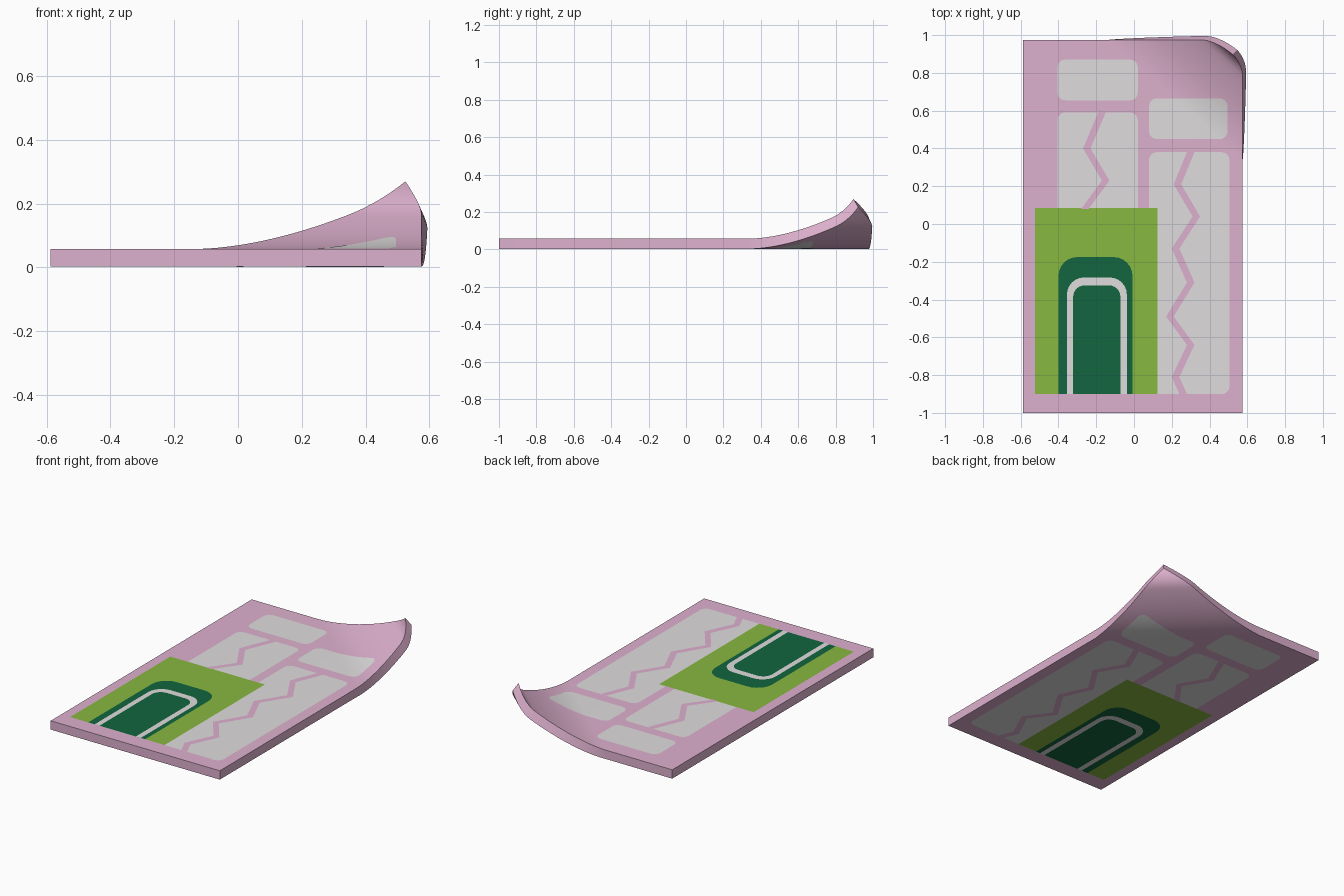
import bpy, bmesh, math
from mathutils import Vector

if "Cube" in bpy.data.objects:
    bpy.data.objects.remove(bpy.data.objects["Cube"])

TOP, THICK = 0.0576, 0.055      # top height and thickness of the sheet
X0, X1, Y0, Y1 = -0.588, 0.575, -1.0, 0.975
GX, GY = 1 / 0.71, 1 / 0.64     # gradient of the curl parameter
LAYER = 0.0008                  # paint layer spacing


def material(name, rgb):
    m = bpy.data.materials.new(name)
    m.diffuse_color = (*rgb, 1)
    m.use_nodes = True
    m.node_tree.nodes["Principled BSDF"].inputs["Base Color"].default_value = m.diffuse_color
    return m


PINK = material("pink", (0.73, 0.44, 0.62))
WHITE = material("off_white", (0.74, 0.72, 0.73))
LIME = material("lime_green", (0.25, 0.48, 0.052))
DARK = material("dark_green", (0.006, 0.13, 0.05))


def curl_u(x, y):
    """0 on the fold line, 1 at the curled back right corner."""
    return (x - X1) * GX + (y - Y1) * GY + 1


def bend(x, y, depth):
    """Map a flat point onto the sheet, depth measured below its top."""
    u = max(0.0, curl_u(x, y))
    slope = 0.212 * 1.75 * u ** 0.75
    n = Vector((-slope * GX, -slope * GY, 1)).normalized()
    s = max(0.0, (u - 0.7) / 0.3) ** 1.5
    return Vector((x - 0.05 * s, y - 0.08 * s, TOP + 0.212 * u ** 1.75)) - n * depth


def build(name, polys, mat, layer=0, rim=False):
    """Cut flat polygons along the curl, then lay them on both sides."""
    flat = bmesh.new()
    for p in polys:
        flat.faces.new([flat.verts.new((x, y, 0)) for x, y in p])
    bmesh.ops.remove_doubles(flat, verts=flat.verts, dist=1e-5)
    g = Vector((GX, GY, 0))
    for k in range(20):
        co = Vector((X1, Y1, 0)) + g * ((k / 20 - 1) / g.length_squared)
        bmesh.ops.bisect_plane(flat, geom=flat.verts[:] + flat.edges[:] + flat.faces[:],
                               plane_co=co, plane_no=g, dist=1e-5)
    bmesh.ops.recalc_face_normals(flat, faces=flat.faces)
    for f in flat.faces:
        f.normal_update()
        if f.normal.z < 0:
            f.normal_flip()
    flat.verts.index_update()
    off = layer * LAYER
    pts = [v.co for v in flat.verts]
    n = len(pts)
    verts = [bend(p.x, p.y, -off) for p in pts] + [bend(p.x, p.y, THICK + off) for p in pts]
    faces = []
    for f in flat.faces:
        ids = [v.index for v in f.verts]
        faces.append(ids)
        faces.append([i + n for i in reversed(ids)])
        if rim:
            for loop in f.loops:
                if loop.edge.is_boundary:
                    a, b = loop.vert.index, loop.link_loop_next.vert.index
                    faces.append([b, a, a + n, b + n])
    flat.free()
    me = bpy.data.meshes.new(name)
    me.from_pydata(verts, [], faces)
    me.materials.append(mat)
    ob = bpy.data.objects.new(name, me)
    bpy.context.collection.objects.link(ob)
    bpy.ops.object.select_all(action='DESELECT')
    ob.select_set(True)
    bpy.context.view_layer.objects.active = ob
    bpy.ops.object.shade_smooth_by_angle(angle=math.radians(35))
    return ob


def rounded(x0, x1, y0, y1, r_low, r_top, steps=6):
    """Rectangle outline with rounded corners, from bottom right anticlockwise."""
    out = []
    for cx, cy, r, a0 in ((x1, y0, r_low, -90), (x1, y1, r_top, 0),
                          (x0, y1, r_top, 90), (x0, y0, r_low, 180)):
        ox = cx - r if cx == x1 else cx + r
        oy = cy - r if cy == y1 else cy + r
        if r == 0:
            out.append((cx, cy))
            continue
        for i in range(steps + 1):
            a = math.radians(a0 + 90 * i / steps)
            out.append((ox + r * math.cos(a), oy + r * math.sin(a)))
    return out


def band(a, b):
    return [[a[i], a[i + 1], b[i + 1], b[i]] for i in range(len(a) - 1)]


def crack(points, w=0.02):
    return band([(x - w, y) for x, y in points], [(x + w, y) for x, y in points])


# Sheet with curled corner
build("sheet", [[(X0, Y0), (X1, Y0), (X1, Y1), (X0, Y1)]], PINK, rim=True)

# White blocks
build("white_blocks", [rounded(*b, 0.04, 0.04) for b in (
    (-0.405, 0.02, 0.655, 0.87), (-0.405, 0.02, 0.04, 0.59),
    (0.08, 0.495, 0.45, 0.665), (0.08, 0.505, -0.9, 0.38))], WHITE, 1)

# Zigzag cracks across the tall blocks
build("left_crack", crack([(-0.17, 0.59), (-0.25, 0.4), (-0.15, 0.23), (-0.26, 0.08)]), PINK, 2)
build("right_crack", crack([(0.3, 0.38), (0.23, 0.21), (0.33, 0.04), (0.22, -0.13), (0.3, -0.31),
                            (0.19, -0.49), (0.3, -0.64), (0.22, -0.81), (0.26, -0.9)]), PINK, 2)

# Green door patch with arched opening and pale arch outline
build("green_patch", [rounded(-0.525, 0.125, -0.9, 0.085, 0, 0)], LIME, 2)
build("dark_arch", [rounded(-0.4, -0.008, -0.9, -0.175, 0, 0.1)], DARK, 2.5)
build("arch_outline", band(rounded(-0.355, -0.038, -0.9, -0.283, 0, 0.09),
                           rounded(-0.322, -0.072, -0.9, -0.325, 0, 0.06)), WHITE, 3)
